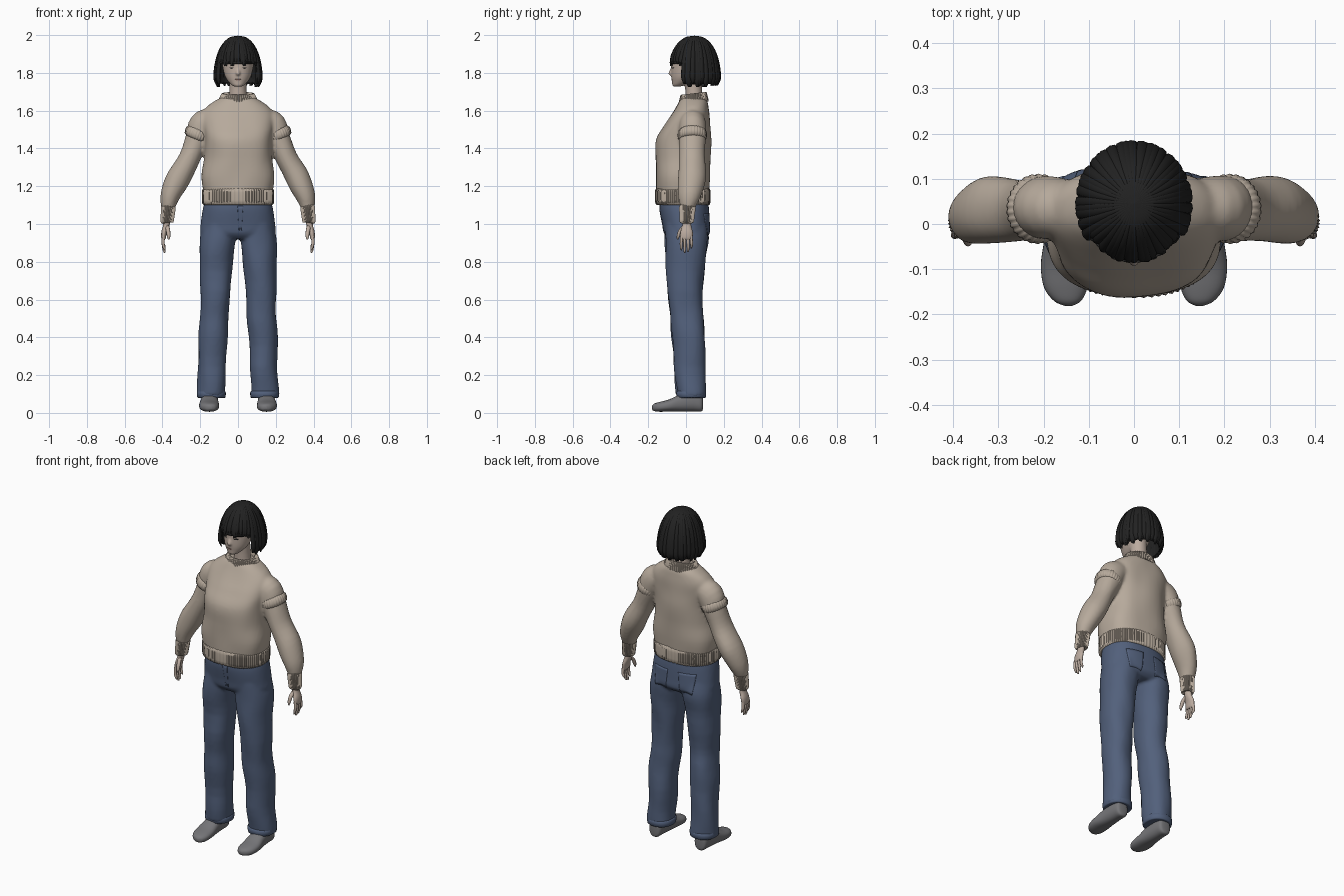
import bpy, bmesh
from math import sin, cos, pi, radians, copysign
from mathutils import Vector, noise

cube = bpy.data.objects.get("Cube")
if cube:
    bpy.data.objects.remove(cube)


def material(name, r, g, b):
    m = bpy.data.materials.new(name)
    m.use_nodes = True
    m.diffuse_color = (r, g, b, 1)
    bsdf = m.node_tree.nodes["Principled BSDF"]
    bsdf.inputs["Base Color"].default_value = (r, g, b, 1)
    bsdf.inputs["Roughness"].default_value = 0.8
    return m


WOOL = material("beige wool", 0.47, 0.40, 0.33)
DENIM = material("blue denim", 0.085, 0.118, 0.2)
SKIN = material("skin", 0.5, 0.41, 0.35)
HAIR = material("black hair", 0.016, 0.016, 0.016)
SHOE = material("grey felt", 0.18, 0.18, 0.19)
LIP = material("lips", 0.36, 0.22, 0.19)


def finish(bm, name, mat, voxel=0, angle=50):
    """Turn a bmesh into a smooth object; voxel fuses overlapping shells."""
    bmesh.ops.recalc_face_normals(bm, faces=bm.faces)
    me = bpy.data.meshes.new(name)
    bm.to_mesh(me)
    bm.free()
    me.materials.append(mat)
    ob = bpy.data.objects.new(name, me)
    bpy.context.collection.objects.link(ob)
    bpy.ops.object.select_all(action='DESELECT')
    ob.select_set(True)
    bpy.context.view_layer.objects.active = ob
    bpy.ops.object.shade_smooth_by_angle(angle=radians(angle))
    if voxel:
        rm = ob.modifiers.new("fuse", 'REMESH')
        rm.mode, rm.voxel_size, rm.use_smooth_shade = 'VOXEL', voxel, True
        sm = ob.modifiers.new("relax", 'SMOOTH')
        sm.factor, sm.iterations = 0.5, 4
    return ob


def bridge(bm, rings):
    """Skin closed rings of vertices and cap both ends."""
    for a, b in zip(rings, rings[1:]):
        for i in range(len(a)):
            j = (i + 1) % len(a)
            bm.faces.new((a[i], a[j], b[j], b[i]))
    bm.faces.new(rings[0])
    bm.faces.new(rings[-1])


def smooth_path(rows, sub):
    """Catmull-Rom through rows of equal length."""
    pts = [rows[0]] + list(rows) + [rows[-1]]
    out = []
    for a, b, c, d in zip(pts, pts[1:], pts[2:], pts[3:]):
        for k in range(sub):
            t = k / sub
            out.append([q + 0.5 * t * (r - p + t * (2 * p - 5 * q + 4 * r - s + t * (3 * (q - r) + s - p)))
                        for p, q, r, s in zip(a, b, c, d)])
    return out + [list(rows[-1])]


def loft(bm, rows, axis='X', flat=True, seg=32, power=1, ribs=0, amp=0, folds=0, sub=4, dip=0):
    """Loft rows of (x, y, z, radius along axis, other radius)."""
    u = Vector((1, 0, 0)) if axis == 'X' else Vector((0, 1, 0))
    path = smooth_path(rows, sub)
    rings = []
    for i, row in enumerate(path):
        lo, hi = (path[0], path[-1]) if flat else (path[max(i - 1, 0)], path[min(i + 1, len(path) - 1)])
        if flat and axis == 'X':
            d = Vector(hi[:3]) - Vector(lo[:3])
            tangent = Vector((0, 0, 1)) if abs(d.z) > abs(d.y) else Vector((0, 1, 0))
        else:
            tangent = (Vector(hi[:3]) - Vector(lo[:3])).normalized()
        v = tangent.cross(u).normalized()
        ring = []
        for k in range(seg):
            a = 2 * pi * k / seg
            c, s = (copysign(abs(f) ** power, f) for f in (cos(a), sin(a)))
            off = u * c * row[3] + v * s * row[4]
            p = Vector(row[:3]) + off
            wob = folds * noise.noise(Vector((p.x * 9, p.y * 9, p.z * 6))) + amp * cos(ribs * a)
            p += off.normalized() * wob
            p.z += dip * p.y
            ring.append(bm.verts.new(p))
        rings.append(ring)
    bridge(bm, rings)


def part(name, mat, rows, **kw):
    bm = bmesh.new()
    loft(bm, rows, **kw)
    return finish(bm, name, mat)


SIDES = ((1, "left_"), (-1, "right_"))

# Sweater body and sleeves, fused
bm = bmesh.new()
loft(bm, [(0, -.017, 1.15, .18, .138), (0, -.015, 1.25, .195, .145), (0, -.015, 1.35, .182, .144),
          (0, -.013, 1.45, .178, .144), (0, .005, 1.52, .188, .122), (0, .025, 1.58, .188, .1),
          (0, .035, 1.62, .165, .085), (0, .04, 1.65, .125, .074), (0, .04, 1.67, .085, .062)],
     seg=56, power=.85, folds=.007)
for s, side in SIDES:
    loft(bm, [(s * .12, .035, 1.56, .06, .06), (s * .185, .035, 1.52, .07, .074), (s * .215, .033, 1.45, .07, .064),
              (s * .255, .03, 1.35, .067, .058), (s * .318, .03, 1.24, .072, .063),
              (s * .357, .02, 1.15, .063, .052), (s * .37, .008, 1.08, .04, .036)],
         axis='Y', flat=False, folds=.008)
finish(bm, "sweater", WOOL, voxel=.009)

# Ribbed hem, collar, cuffs and shoulder seams
part("sweater_hem", WOOL, [(0, -.015, 1.1, .172, .13), (0, -.017, 1.107, .187, .143), (0, -.017, 1.15, .189, .145),
     (0, -.017, 1.18, .188, .144), (0, -.017, 1.192, .176, .134)], seg=320, power=.85, ribs=80, amp=.002, sub=2)
part("sweater_collar", WOOL, [(0, .04, 1.635, .11, .078), (0, .04, 1.655, .1, .075), (0, .04, 1.682, .088, .068),
     (0, .04, 1.687, .08, .062), (0, .04, 1.68, .072, .056), (0, .04, 1.66, .07, .054)],
     seg=200, ribs=50, amp=.002, sub=2, dip=.12)
for s, side in SIDES:
    part(side + "cuff", WOOL, [(s * .366, .008, 1.1, .036, .033), (s * .368, .008, 1.09, .042, .037),
         (s * .373, .005, 1.04, .038, .035), (s * .377, .004, 1.012, .036, .033), (s * .377, .004, 1.006, .028, .024)],
         axis='Y', flat=False, seg=120, ribs=30, amp=.0018, sub=2)
    part(side + "shoulder_seam", WOOL, [(s * .2, .034, 1.5, .06, .055), (s * .206, .034, 1.487, .074, .072),
         (s * .217, .033, 1.457, .075, .069), (s * .222, .033, 1.445, .06, .05)],
         axis='Y', flat=False, seg=120, ribs=30, amp=.0015, sub=2)

# Jeans: pelvis and legs, fused
bm = bmesh.new()
loft(bm, [(0, -.01, 1.13, .172, .125), (0, -.008, 1.08, .186, .13), (0, 0, 1.0, .197, .125),
          (0, .004, .95, .199, .12), (0, .004, .92, .17, .09)], seg=48, power=.85, folds=.004)
for s, side in SIDES:
    loft(bm, [(s * .1, 0, 1.0, .09, .11), (s * .107, .002, .92, .096, .115), (s * .116, -.002, .8, .088, .104),
              (s * .122, -.004, .6, .079, .09), (s * .126, .004, .5, .076, .088), (s * .132, .012, .4, .073, .087),
              (s * .139, .022, .2, .073, .082), (s * .141, .028, .09, .074, .076)], power=.9, folds=.011)
jeans = finish(bm, "jeans", DENIM, voxel=.009)
for s, side in SIDES:
    part(side + "jeans_hem", DENIM, [(s * .141, .028, .08, .066, .07), (s * .141, .028, .083, .075, .077),
         (s * .141, .028, .112, .076, .079), (s * .141, .028, .116, .068, .07)], power=.9, sub=2)
    # Soft shoes
    part(side + "shoe", SHOE, [(s * .15, .09, .05, .012, .025), (s * .15, .082, .055, .035, .047),
         (s * .15, .04, .066, .043, .058), (s * .151, -.03, .053, .047, .046), (s * .153, -.09, .039, .053, .032),
         (s * .151, -.14, .032, .048, .026), (s * .147, -.17, .029, .03, .019), (s * .145, -.181, .028, .008, .008)],
         power=.85)

# Head with nose, and neck
bm = bmesh.new()
loft(bm, [(0, -.05, 1.727, .014, .014), (0, -.042, 1.733, .03, .03), (0, -.024, 1.752, .05, .05),
          (0, -.006, 1.78, .068, .072), (0, .008, 1.82, .079, .087), (0, .02, 1.86, .084, .097),
          (0, .03, 1.92, .08, .088), (0, .035, 1.96, .05, .055), (0, .035, 1.972, .01, .01)])
loft(bm, [(0, -.07, 1.83, .006, .008), (0, -.078, 1.81, .009, .011), (0, -.08, 1.795, .012, .014),
          (0, -.075, 1.785, .008, .008)], seg=16)
loft(bm, [(0, .045, 1.6, .06, .055), (0, .042, 1.68, .046, .045), (0, .035, 1.8, .045, .046)])
head = finish(bm, "head_and_neck", SKIN, voxel=.005)


def patch(name, mat, target, x, y, z, w, h, taper=0, thick=.003):
    """Thin plate projected along y onto a target, narrowing downwards."""
    bm = bmesh.new()
    bmesh.ops.create_grid(bm, x_segments=10, y_segments=8, size=.5)
    for v in bm.verts:
        t, q = v.co.y, v.co.x
        v.co = (x + q * w * (1 - taper * abs(t - .5)), y, z + t * h - taper * h * q * q * (.5 - t))
    ob = finish(bm, name, mat)
    sw = ob.modifiers.new("wrap", 'SHRINKWRAP')
    sw.target, sw.wrap_method, sw.project_limit = target, 'PROJECT', .12
    sw.use_project_x = sw.use_project_z = False
    sw.use_project_y, sw.use_negative_direction, sw.use_positive_direction = True, y > 0, y < 0
    so = ob.modifiers.new("thickness", 'SOLIDIFY')
    so.thickness, so.offset = thick, 0


# Face details, back pockets and fly
patch("mouth", LIP, head, 0, -.12, 1.763, .03, .007, .5)
for s, side in SIDES:
    patch(side + "eye", HAIR, head, s * .034, -.12, 1.827, .026, .005, .5)
    patch(side + "back_pocket", DENIM, jeans, s * .085, .18, 1.0, .1, .11, .25)
patch("fly", DENIM, jeans, .012, -.2, 1.035, .03, .12, .5)

# Hands: palm, four fingers and a thumb
for s, side in SIDES:
    bm = bmesh.new()
    loft(bm, [(s * .376, .004, 1.03, .022, .018), (s * .38, .004, .99, .024, .017),
              (s * .391, .003, .955, .033, .015), (s * .394, .002, .925, .032, .012), (s * .393, .002, .915, .026, .006)],
         axis='Y', flat=False, seg=20)
    for k, tip in enumerate((.862, .848, .853, .872)):
        y = -.023 + k * .0165
        loft(bm, [(s * .394, y, .935, .008, .009), (s * .397, y * 1.1, .9, .0078, .008),
                  (s * .391, y * 1.1, tip + .012, .0065, .007), (s * .386, y * 1.05, tip, .003, .003)],
             axis='Y', flat=False, seg=12)
    loft(bm, [(s * .376, -.01, .99, .011, .011), (s * .37, -.03, .965, .011, .011),
              (s * .367, -.041, .935, .008, .009), (s * .368, -.045, .917, .003, .003)], axis='Y', flat=False, seg=12)
    finish(bm, side + "hand", SKIN)

# Bobbed hair: crown profile swept round the head, split into locks
PROFILE = smooth_path([(0, 1.995), (.35, 1.985), (.62, 1.955), (.8, 1.915), (.92, 1.865),
                       (.985, 1.81), (.99, 1.765), (.9, 1.725)], 4)


def hair_end(phi):
    """Height of the hair edge; phi is zero at the front."""
    return 1.842 if cos(phi) > .5 else 1.727 + .008 * abs(cos(phi))


def hair_frame(phi, r, z, scale):
    out = Vector((sin(phi), -cos(phi), 0))
    side = Vector((cos(phi), sin(phi), 0))
    reach_y = .137 if cos(phi) > 0 else .132
    pos = Vector((sin(phi) * .122, .045 - cos(phi) * reach_y, 0)) * 1
    centre = Vector((0, .045, z))
    return centre + (pos - Vector((0, .045, 0))) * r * scale, side, out


bm = bmesh.new()
COUNT = 46
for layer, (shift, scale) in enumerate(((0, 1), (.5, .965))):
    for n in range(COUNT):
        phi = 2 * pi * (n + shift) / COUNT
        end = hair_end(phi) + .007 * sin(n * 2.4)
        rows = [p for p in PROFILE if p[1] >= end]
        rings = []
        for i, (r, z) in enumerate(rows):
            p, side, out = hair_frame(phi + .05 * sin(n * 1.7) * r * r, r, z, scale)
            left = len(rows) - 1 - i
            tip = min(1, .3 + .25 * left)
            w, th = (.0135 * r + .0015) * tip, (.007 * r + .002) * tip
            up = Vector((0, 0, 1)) * (1 - r) + out * r
            rings.append([bm.verts.new(p + side * w * cos(a) + up * th * sin(a))
                          for a in (2 * pi * k / 8 for k in range(8))])
        bridge(bm, rings)
finish(bm, "hair_locks", HAIR, angle=80)

# Inner scalp layer that closes gaps between locks
bm = bmesh.new()
STEPS = 96
columns = []
for n in range(STEPS):
    phi = 2 * pi * n / STEPS
    low = hair_end(phi) + .012
    columns.append([bm.verts.new(hair_frame(phi, max(r, .02), max(z, low), .955)[0]) for r, z in PROFILE])
for n in range(STEPS):
    a, b = columns[n], columns[(n + 1) % STEPS]
    for i in range(len(a) - 1):
        bm.faces.new((a[i], b[i], b[i + 1], a[i + 1]))
scalp = finish(bm, "hair_base", HAIR)
scalp.modifiers.new("thickness", 'SOLIDIFY').thickness = .006
